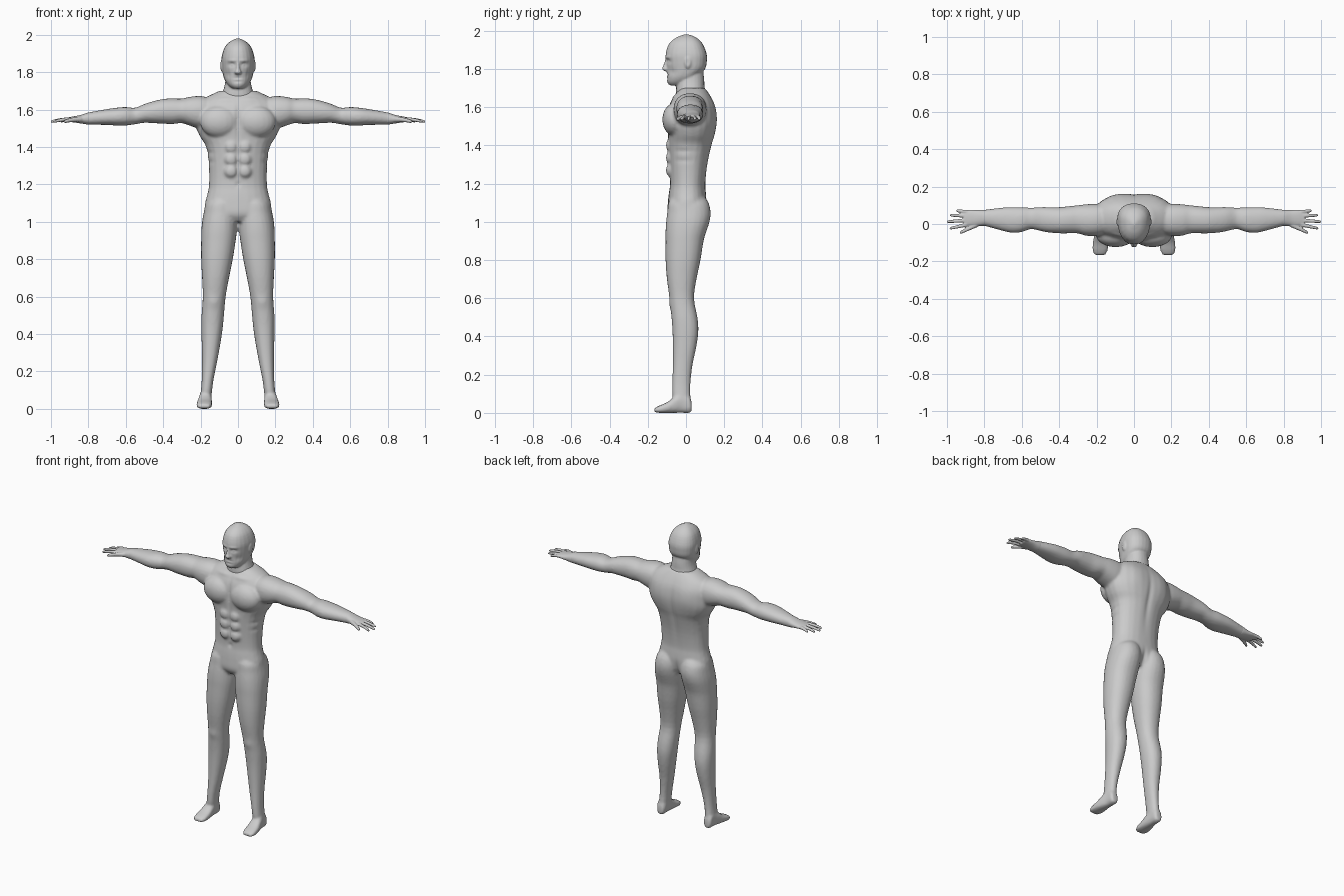
import bpy, bmesh, math
from mathutils import Matrix

bm = bmesh.new()


def spline(p, q, r, s, t):
    return [0.5 * (2 * b + (c - a) * t + (2 * a - 5 * b + 4 * c - d) * t * t
                   + (3 * b - a - 3 * c + d) * t ** 3) for a, b, c, d in zip(p, q, r, s)]


def loft(rings, axis, side=1, power=2.2, seg=24, widest=0.5, sub=3):
    """Closed tube; each ring is (position on axis, min a, max a, min b, max b)."""
    n, fine = len(rings), []
    for i in range(n - 1):
        four = [rings[max(0, min(n - 1, i + k))] for k in (-1, 0, 1, 2)]
        fine += [spline(*four, j / sub) for j in range(sub)]
    fine.append(rings[-1])
    loops = []
    for t, a0, a1, b0, b1 in fine:
        loop, mid = [], b0 + (b1 - b0) * widest
        for k in range(seg):
            ang = 2 * math.pi * k / seg
            c, s = math.cos(ang), math.sin(ang)
            c = math.copysign(abs(c) ** (2 / power), c)
            s = math.copysign(abs(s) ** (2 / power), s)
            a = (a0 + a1) / 2 + (a1 - a0) / 2 * c
            b = mid + s * ((b1 - mid) if s > 0 else (mid - b0))
            x, y, z = {0: (t, a, b), 1: (a, t, b), 2: (a, b, t)}[axis]
            loop.append(bm.verts.new((x * side, y, z)))
        loops.append(loop)
    for u, v in zip(loops, loops[1:]):
        for k in range(seg):
            m = (k + 1) % seg
            bm.faces.new((u[k], u[m], v[m], v[k]))
    bm.faces.new(loops[0][::-1])
    bm.faces.new(loops[-1])


def ball(center, radii, side=1):
    x, y, z = center
    mat = Matrix.Translation((x * side, y, z)) @ Matrix.Diagonal((*radii, 1))
    bmesh.ops.create_uvsphere(bm, u_segments=20, v_segments=12, radius=1, matrix=mat)


def finger(x0, y0, x1, y1, r0, r1, side):
    rings = []
    for t, k in ((0, .7), (.1, 1), (.35, 1), (.65, 1), (.9, .95), (.97, .7), (1, .3)):
        r = (r0 + (r1 - r0) * t) * k
        y = y0 + (y1 - y0) * t
        z = 1.548 - .013 * t + .005 * math.sin(math.pi * t)
        rings.append((x0 + (x1 - x0) * t, y - r, y + r, z - r, z + r))
    loft(rings, 0, side, power=2, seg=12, sub=2)


def sym(rows):
    return [(z, -w, w, f, b) for z, w, f, b in rows]


def skin(name, voxel, smooth, strokes=()):
    """Fuse all parts made so far into one skin, then press mirrored sculpt strokes into it."""
    global bm
    bmesh.ops.recalc_face_normals(bm, faces=bm.faces)
    mesh = bpy.data.meshes.new(name)
    bm.to_mesh(mesh)
    bm.free()
    ob = bpy.data.objects.new(name, mesh)
    bpy.context.collection.objects.link(ob)
    rem = ob.modifiers.new("fuse", 'REMESH')
    rem.mode = 'VOXEL'
    rem.voxel_size = voxel
    smo = ob.modifiers.new("soften", 'SMOOTH')
    smo.iterations = smooth
    deps = bpy.context.evaluated_depsgraph_get()
    fused = bpy.data.meshes.new_from_object(ob.evaluated_get(deps))
    ob.modifiers.clear()
    bm = bmesh.new()
    bm.from_mesh(fused)
    bm.normal_update()
    data = [(v, v.co.copy(), v.normal.copy()) for v in bm.verts] if strokes else []
    for x, y, z, rx, ry, rz, push in strokes:
        for v, co, no in data:
            if abs(co.z - z) < 2.2 * rz:
                d = ((abs(co.x) - x) / rx) ** 2 + ((co.y - y) / ry) ** 2 + ((co.z - z) / rz) ** 2
                if d < 5:
                    v.co += no * (push * math.exp(-d))
    for f in bm.faces:
        f.smooth = True
    bm.to_mesh(fused)
    bm.free()
    ob.data = fused
    bm = bmesh.new()


# neck
loft(sym([(1.62, .1, -.05, .10), (1.66, .095, -.052, .112), (1.70, .08, -.052, .098),
          (1.75, .068, -.046, .095), (1.82, .065, -.03, .085)]), 2)
# head, wider at the back than at the face
loft(sym([(1.714, .03, -.085, -.02), (1.73, .052, -.098, .02), (1.76, .072, -.1, .06),
          (1.80, .083, -.1, .1), (1.84, .088, -.104, .109), (1.88, .088, -.106, .108),
          (1.93, .073, -.09, .088), (1.96, .048, -.058, .06), (1.975, .022, -.025, .03),
          (1.981, .006, -.006, .008)]), 2, widest=0.62)
# nose and ears
loft(sym([(1.855, .007, -.108, -.08), (1.82, .011, -.118, -.08), (1.80, .019, -.126, -.08),
          (1.788, .014, -.112, -.08)]), 2)
for s in (1, -1):
    ball((.086, .01, 1.835), (.01, .019, .032), s)
# eye sockets, eyes, brows, mouth, chin fold, cheeks, ear hollows
skin("head", .0055, 2, [
    (.034, -.1, 1.84, .017, .04, .011, -.010), (.034, -.1, 1.838, .009, .03, .006, .006),
    (.03, -.1, 1.862, .028, .03, .008, .004), (0, -.11, 1.77, .022, .04, .005, -.006),
    (0, -.1, 1.75, .02, .03, .006, -.004), (.055, -.08, 1.785, .018, .04, .02, -.004),
    (.09, .008, 1.835, .01, .009, .016, -.005)])

# hands
for s, name in ((1, "left_hand"), (-1, "right_hand")):
    loft([(.78, -.008, .074, 1.523, 1.584), (.8, -.01, .076, 1.52, 1.585),
          (.84, -.012, .075, 1.526, 1.572), (.88, -.014, .076, 1.532, 1.564),
          (.91, -.008, .068, 1.535, 1.558)], 0, s)
    for x0, y0, x1, y1 in ((.885, .064, .95, .071), (.885, .043, .985, .047),
                           (.885, .02, 1.003, .012), (.885, -.002, .986, -.024)):
        finger(x0, y0, x1, y1, .011, .008, s)
    finger(.825, .005, .932, -.048, .016, .009, s)
    skin(name, .0045, 2)

# torso
loft(sym([(1.0, .13, -.07, .07), (1.04, .175, -.096, .10), (1.10, .176, -.095, .108),
          (1.15, .163, -.09, .105), (1.2, .155, -.084, .102), (1.3, .156, -.088, .113),
          (1.4, .17, -.094, .135), (1.45, .2, -.095, .15), (1.5, .222, -.1, .16),
          (1.55, .225, -.1, .162), (1.61, .22, -.088, .152), (1.66, .18, -.062, .128),
          (1.70, .10, -.03, .10)]), 2, power=2.3)
arm = [(.14, -.05, .10, 1.53, 1.66), (.2, -.065, .108, 1.5, 1.673), (.26, -.062, .105, 1.515, 1.668),
       (.3, -.05, .1, 1.528, 1.659), (.35, -.05, .095, 1.523, 1.66), (.4, -.05, .09, 1.525, 1.657),
       (.46, -.045, .09, 1.528, 1.643), (.5, -.037, .09, 1.53, 1.63), (.55, -.027, .087, 1.522, 1.61),
       (.6, -.043, .09, 1.515, 1.614), (.65, -.047, .09, 1.515, 1.61), (.7, -.037, .088, 1.518, 1.603),
       (.8, -.01, .076, 1.52, 1.585), (.815, -.01, .075, 1.522, 1.582)]
leg = [(1.14, .02, .13, -.07, .09), (1.1, .005, .17, -.092, .118), (1.05, .002, .183, -.098, .129),
       (1.0, .003, .192, -.104, .123), (.95, .006, .196, -.107, .107), (.9, .012, .197, -.107, .092),
       (.8, .028, .197, -.107, .076), (.7, .048, .192, -.1, .055), (.6, .066, .188, -.086, .042),
       (.5, .075, .195, -.076, .06), (.43, .082, .196, -.071, .065), (.35, .094, .194, -.069, .055),
       (.25, .112, .192, -.069, .034), (.15, .132, .194, -.072, .023), (.08, .14, .2, -.07, .024),
       (.03, .145, .2, -.05, .025)]
foot = [(.03, .155, .19, .01, .05), (.018, .145, .2, 0, .09), (-.02, .142, .203, 0, .11),
        (-.06, .14, .212, 0, .085), (-.1, .138, .22, 0, .055), (-.14, .14, .222, 0, .038),
        (-.166, .153, .212, .004, .024)]
for s in (1, -1):
    loft(arm, 0, s)
    loft(leg, 2, s)
    loft(foot, 1, s, power=2.5)
    # chest and stomach muscles
    ball((.098, -.06, 1.535), (.105, .064, .086), s)
    for z in (1.27, 1.335, 1.4):
        ball((.036, -.083, z), (.035, .022, .034), s)
# breastbone, midline, navel, spine, cleft, shoulder blades, knees, collarbones, ribs
skin("body", .009, 2, [
    (0, -.12, 1.54, .011, .06, .09, -.013), (0, -.1, 1.33, .011, .05, .1, -.006),
    (0, -.09, 1.2, .012, .04, .014, -.007), (0, .16, 1.42, .018, .07, .18, -.009),
    (0, .12, 1.03, .014, .05, .06, -.014), (.1, .15, 1.56, .05, .05, .08, .005),
    (.13, -.09, .57, .03, .04, .03, .005), (.07, -.07, 1.655, .05, .03, .012, .005),
    (.16, -.03, 1.32, .03, .06, .012, -.004), (.16, -.03, 1.37, .03, .06, .012, -.004)])
